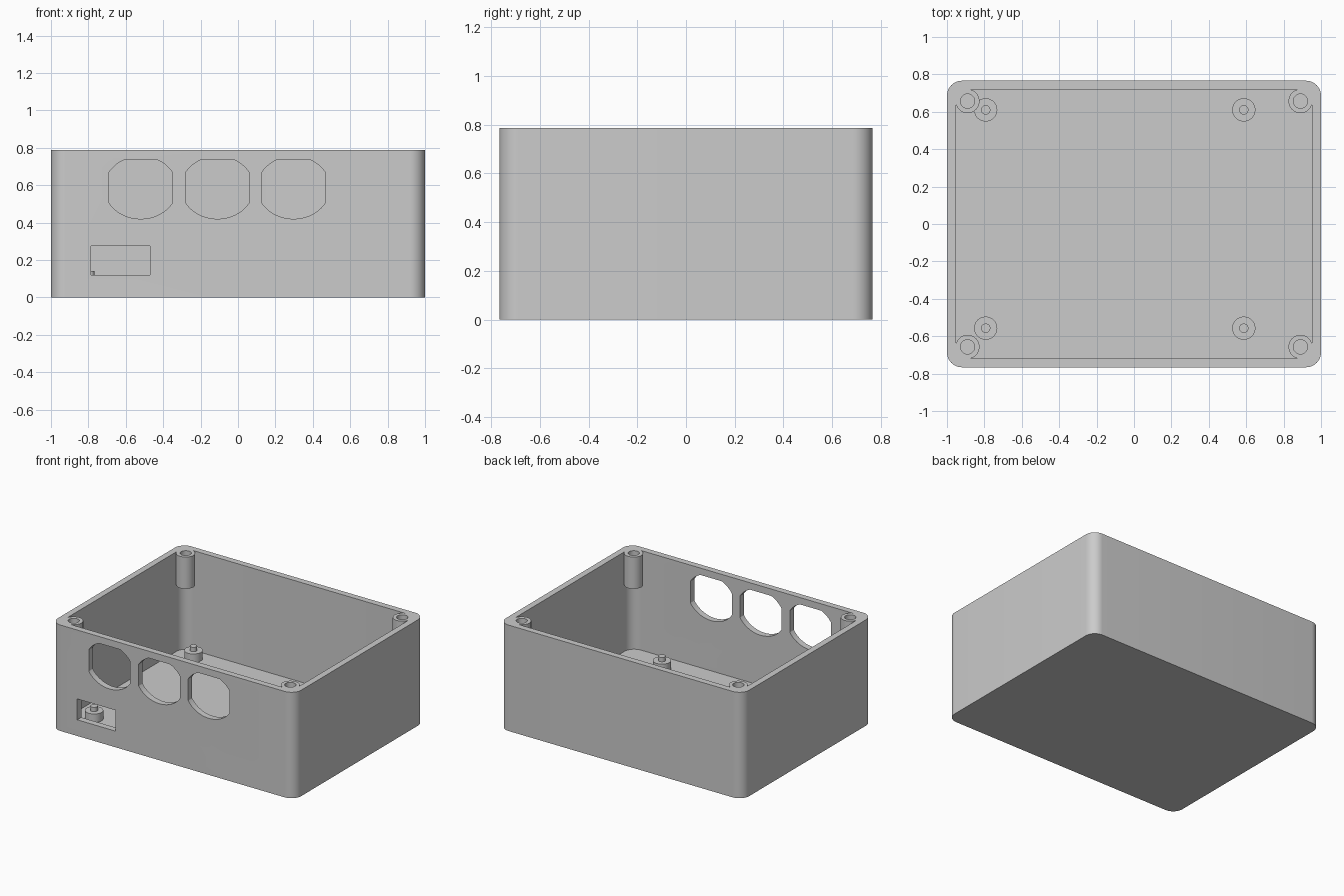
import bpy, bmesh
from math import pi, sin, cos, sqrt
from mathutils import Vector

cube = bpy.data.objects.get("Cube")
if cube:
    bpy.data.objects.remove(cube, do_unlink=True)

grey = bpy.data.materials.new("light grey plastic")
grey.use_nodes = True
colour = (0.6, 0.6, 0.6, 1)
grey.diffuse_color = colour
grey.node_tree.nodes["Principled BSDF"].inputs["Base Color"].default_value = colour

# Overall sizes
HX, HY, H = 1.0, 0.766, 0.787
WALL, RADIUS = 0.047, 0.08


def prism(name, points, start, end, axis="Z"):
    """Extrude a closed outline along Z, or along Y with the outline in XZ."""
    bm = bmesh.new()
    place = (lambda p, d: (p[0], p[1], d)) if axis == "Z" else (lambda p, d: (p[0], d, p[1]))
    face = bm.faces.new([bm.verts.new(place(p, start)) for p in points])
    moved = bmesh.ops.extrude_face_region(bm, geom=[face])["geom"]
    shift = Vector(place((0, 0), end - start))
    bmesh.ops.translate(bm, vec=shift, verts=[v for v in moved if isinstance(v, bmesh.types.BMVert)])
    bmesh.ops.recalc_face_normals(bm, faces=bm.faces)
    mesh = bpy.data.meshes.new(name)
    bm.to_mesh(mesh)
    bm.free()
    mesh.materials.append(grey)
    obj = bpy.data.objects.new(name, mesh)
    bpy.context.collection.objects.link(obj)
    return obj


def rounded(hx, hy, r, steps=12):
    pts = []
    for k, (sx, sy) in enumerate([(1, 1), (-1, 1), (-1, -1), (1, -1)]):
        for i in range(steps + 1):
            a = (k + i / steps) * pi / 2
            pts.append((sx * (hx - r) + r * cos(a), sy * (hy - r) + r * sin(a)))
    return pts


def circle(x, y, r, n=48):
    return [(x + r * cos(2 * pi * i / n), y + r * sin(2 * pi * i / n)) for i in range(n)]


def activate(obj):
    bpy.ops.object.select_all(action="DESELECT")
    obj.select_set(True)
    bpy.context.view_layer.objects.active = obj


def combine(target, other, operation):
    activate(target)
    mod = target.modifiers.new(operation.lower(), "BOOLEAN")
    mod.operation, mod.solver, mod.object = operation, "EXACT", other
    bpy.ops.object.modifier_apply(modifier=mod.name)
    bpy.data.objects.remove(other, do_unlink=True)


def smooth(obj):
    activate(obj)
    bpy.ops.object.shade_smooth_by_angle(angle=pi / 6)


# Hollow box with rounded upright corners
body = prism("enclosure_body", rounded(HX, HY, RADIUS), 0, H)
combine(body, prism("cavity", rounded(HX - WALL, HY - WALL, RADIUS), WALL, H + 0.1), "DIFFERENCE")

# Corner screw posts hanging from the rim, with blind holes
corners = [(sx * 0.89, sy * 0.657) for sx in (-1, 1) for sy in (-1, 1)]
for x, y in corners:
    combine(body, prism("screw_post", circle(x, y, 0.064), H - 0.236, H), "UNION")
for x, y in corners:
    combine(body, prism("screw_hole", circle(x, y, 0.038), H - 0.2, H + 0.1), "DIFFERENCE")


# Three oval front openings, flattened at the sides and top
def opening(cx, cz, a=0.194, b=0.167, side=0.17, top=0.149):
    side_z = b * sqrt(1 - (side / a) ** 2)
    top_x = a * sqrt(1 - (top / b) ** 2)
    pts = [(side, side_z), (top_x, top), (-top_x, top), (-side, side_z)]
    for i in range(72):
        t = 2 * pi * i / 72
        x, z = a * cos(t), b * sin(t)
        if abs(x) < side and z < top:
            pts.append((x, z))
    pts += [(side, -side_z), (-side, -side_z)]
    pts = sorted(set(pts), key=lambda p: -Vector((1, 0)).angle_signed(Vector(p)))
    return [(cx + x, cz + z) for x, z in pts]


for cx in (-0.52, -0.11, 0.297):
    cutter = prism("opening", opening(cx, 0.587), -HY - 0.1, -HY + 0.1, "Y")
    combine(body, cutter, "DIFFERENCE")

# Rectangular port low on the front
port = [(-0.785, 0.12), (-0.47, 0.12), (-0.47, 0.275), (-0.785, 0.275)]
combine(body, prism("port", port, -HY - 0.1, -HY + 0.06, "Y"), "DIFFERENCE")
smooth(body)

# Board standoffs with locating pins on the floor
for side, x in (("right", -0.793), ("left", 0.587)):
    for end, y in (("front", -0.557), ("back", 0.61)):
        standoff = prism(f"standoff_{end}_{side}", circle(x, y, 0.062), WALL - 0.01, 0.11)
        combine(standoff, prism("pin", circle(x, y, 0.025, 32), 0.1, 0.142), "UNION")
        smooth(standoff)
